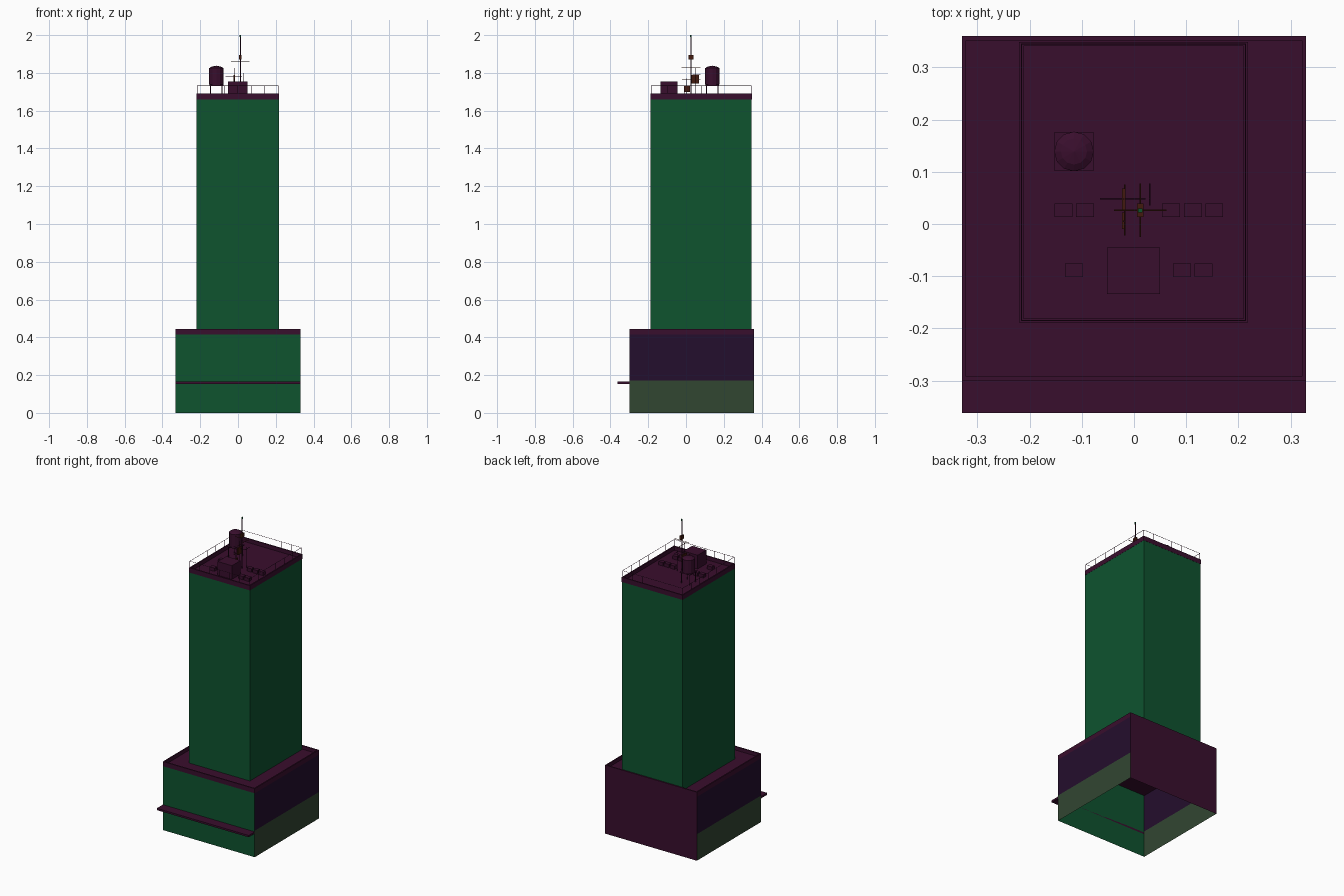
import bpy, bmesh, math
from mathutils import Vector

if "Cube" in bpy.data.objects:
    bpy.data.objects.remove(bpy.data.objects["Cube"])


def material(name, r, g, b):
    def lin(c):
        c /= 255
        return c / 12.92 if c <= 0.04045 else ((c + 0.055) / 1.055) ** 2.4
    m = bpy.data.materials.new(name)
    m.diffuse_color = (lin(r), lin(g), lin(b), 1)
    m.use_nodes = True
    m.node_tree.nodes["Principled BSDF"].inputs["Base Color"].default_value = m.diffuse_color
    return m


GREEN = material("facade green", 14, 83, 47)
MAROON = material("roof maroon", 57, 14, 45)
PURPLE = material("side purple", 36, 14, 45)
OLIVE = material("base olive", 49, 70, 49)
BROWN = material("antenna brown", 66, 26, 14)


def finish(name, bm, *mats):
    me = bpy.data.meshes.new(name)
    bm.to_mesh(me)
    bm.free()
    ob = bpy.data.objects.new(name, me)
    for m in mats:
        me.materials.append(m)
    bpy.context.collection.objects.link(ob)
    return ob


def add_box(bm, x0, x1, y0, y1, z0, z1):
    vs = bmesh.ops.create_cube(bm, size=1)["verts"]
    for v in vs:
        v.co = ((x0, x1)[v.co.x > 0], (y0, y1)[v.co.y > 0], (z0, z1)[v.co.z > 0])
    return vs


def boxes(name, mat, *dims):
    bm = bmesh.new()
    for d in dims:
        add_box(bm, *d)
    return finish(name, bm, mat)


def ring(name, mat, x0, x1, y0, y1, z0, z1, t):
    return boxes(name, mat, (x0, x1, y0, y0 + t, z0, z1), (x0, x1, y1 - t, y1, z0, z1),
                 (x0, x0 + t, y0 + t, y1 - t, z0, z1), (x1 - t, x1, y0 + t, y1 - t, z0, z1))


def rods(name, mat, r, *pairs):
    bm = bmesh.new()
    for a, b in pairs:
        a, b = Vector(a), Vector(b)
        d = b - a
        mtx = d.to_track_quat('Z', 'Y').to_matrix().to_4x4()
        mtx.translation = (a + b) / 2
        bmesh.ops.create_cone(bm, cap_ends=True, segments=6, radius1=r, radius2=r,
                              depth=d.length, matrix=mtx)
    return finish(name, bm, mat)


def shell(name, x0, x1, y0, y1, levels, mats, rule):
    # four open walls stacked by level, coloured by direction and height
    bm = bmesh.new()
    rows = [[bm.verts.new((x, y, z)) for x, y in ((x0, y0), (x1, y0), (x1, y1), (x0, y1))]
            for z in levels]
    for lo, hi in zip(rows, rows[1:]):
        for i in range(4):
            j = (i + 1) % 4
            f = bm.faces.new((lo[i], lo[j], hi[j], hi[i]))
            f.normal_update()
            f.material_index = rule(f.normal, f.calc_center_median().z)
    return finish(name, bm, *mats)


# podium, open underneath: green front, maroon back, two-tone sides
def podium_rule(n, z):
    if abs(n.y) > 0.5:
        return 0 if n.y < 0 else 1
    return 3 if z < 0.17 else 2


PX, PY0, PY1 = 0.33, -0.30, 0.36
shell("podium_walls", -PX, PX, PY0, PY1, (0, 0.172, 0.415),
      (GREEN, MAROON, PURPLE, OLIVE), podium_rule)
ring("podium_parapet", MAROON, -PX, PX, PY0, PY1, 0.415, 0.445, 0.008)
boxes("podium_deck", MAROON, (-PX + 0.001, PX - 0.001, PY0 + 0.001, PY1 - 0.001, 0.415, 0.422))
boxes("entrance_canopy", MAROON, (-PX, PX, -0.362, PY0, 0.153, 0.165))

# tower
TX0, TX1, TY0, TY1 = -0.219, 0.217, -0.188, 0.348
shell("tower_walls", TX0, TX1, TY0, TY1, (0.42, 1.66), (GREEN,), lambda n, z: 0)
ring("tower_parapet", MAROON, TX0 - 0.001, TX1 + 0.001, TY0 - 0.001, TY1 + 0.001, 1.66, 1.691, 0.008)
DECK = 1.666
boxes("tower_deck", MAROON, (TX0, TX1, TY0, TY1, 1.66, DECK))

# railing
RZ = 1.733
corners = [(TX0 + 0.003, TY0 + 0.003), (TX1 - 0.003, TY0 + 0.003),
           (TX1 - 0.003, TY1 - 0.003), (TX0 + 0.003, TY1 - 0.003)]
pairs = []
for i in range(4):
    a, b = Vector(corners[i]), Vector(corners[(i + 1) % 4])
    pairs.append(((*a, RZ), (*b, RZ)))
    for k in range(6):
        p = a.lerp(b, k / 6)
        pairs.append(((*p, 1.69), (*p, RZ)))
rods("roof_railing", MAROON, 0.0012, *pairs)

# penthouse and cooling units
boxes("stair_penthouse", MAROON, (-0.052, 0.05, -0.134, -0.045, DECK, 1.755))
units = [(x, 0.026) for x in (-0.135, -0.094, 0.071, 0.113, 0.154)]
units += [(x, -0.089) for x in (-0.115, 0.092, 0.133)]
boxes("cooling_units", MAROON, *[(x - 0.017, x + 0.017, y - 0.013, y + 0.013, DECK, DECK + 0.022)
                                 for x, y in units])

# water tank on legs
CX, CY = -0.115, 0.139
bm = bmesh.new()
profile = [(0.038, 1.739), (0.038, 1.825), (0.025, 1.833), (0.0, 1.838)]
rows = []
for r, z in profile[:3]:
    rows.append([bm.verts.new((CX + r * math.cos(a * math.tau / 12),
                               CY + r * math.sin(a * math.tau / 12), z)) for a in range(12)])
tip = bm.verts.new((CX, CY, profile[3][1]))
bm.faces.new(rows[0][::-1])
for i in range(12):
    j = (i + 1) % 12
    for lo, hi in zip(rows, rows[1:]):
        bm.faces.new((lo[i], lo[j], hi[j], hi[i]))
    bm.faces.new((rows[2][i], rows[2][j], tip))
finish("water_tank", bm, MAROON)
boxes("tank_platform", MAROON, (CX - 0.037, CX + 0.037, CY - 0.037, CY + 0.037, 1.734, 1.739))
rods("tank_legs", MAROON, 0.0025,
     *[((CX + sx * 0.03, CY + sy * 0.03, DECK), (CX + sx * 0.03, CY + sy * 0.03, 1.736))
       for sx in (-1, 1) for sy in (-1, 1)])

# main mast with cross arms
MX, MY = 0.012, 0.026
rods("mast", MAROON, 0.003, ((MX, MY, DECK), (MX, MY, 1.99)))
boxes("mast_tip", GREEN, (MX - 0.004, MX + 0.004, MY - 0.004, MY + 0.004, 1.989, 2.0))
rods("mast_arms", BROWN, 0.0016,
     ((MX, -0.025, 1.83), (MX, 0.078, 1.83)),
     ((-0.038, MY, 1.86), (0.062, MY, 1.86)))
boxes("mast_box", BROWN, (MX - 0.006, MX + 0.006, MY - 0.013, MY + 0.013, 1.87, 1.895))

# smaller aerials
rods("aerial_posts", MAROON, 0.0016,
     ((-0.02, 0.048, DECK), (-0.02, 0.048, 1.825)),
     ((0.03, 0.048, DECK), (0.03, 0.048, 1.80)),
     ((-0.02, 0.005, DECK), (-0.02, 0.005, 1.77)),
     ((-0.065, 0.048, 1.78), (0.022, 0.048, 1.78)),
     ((0.03, 0.035, 1.79), (0.03, 0.078, 1.79)))
rods("aerial_arms", BROWN, 0.0016, ((-0.018, -0.022, 1.763), (-0.018, 0.076, 1.763)))
boxes("aerial_panels", BROWN, (-0.023, -0.016, 0.025, 0.068, 1.745, 1.79),
      (-0.023, -0.016, -0.01, 0.022, 1.70, 1.73))
